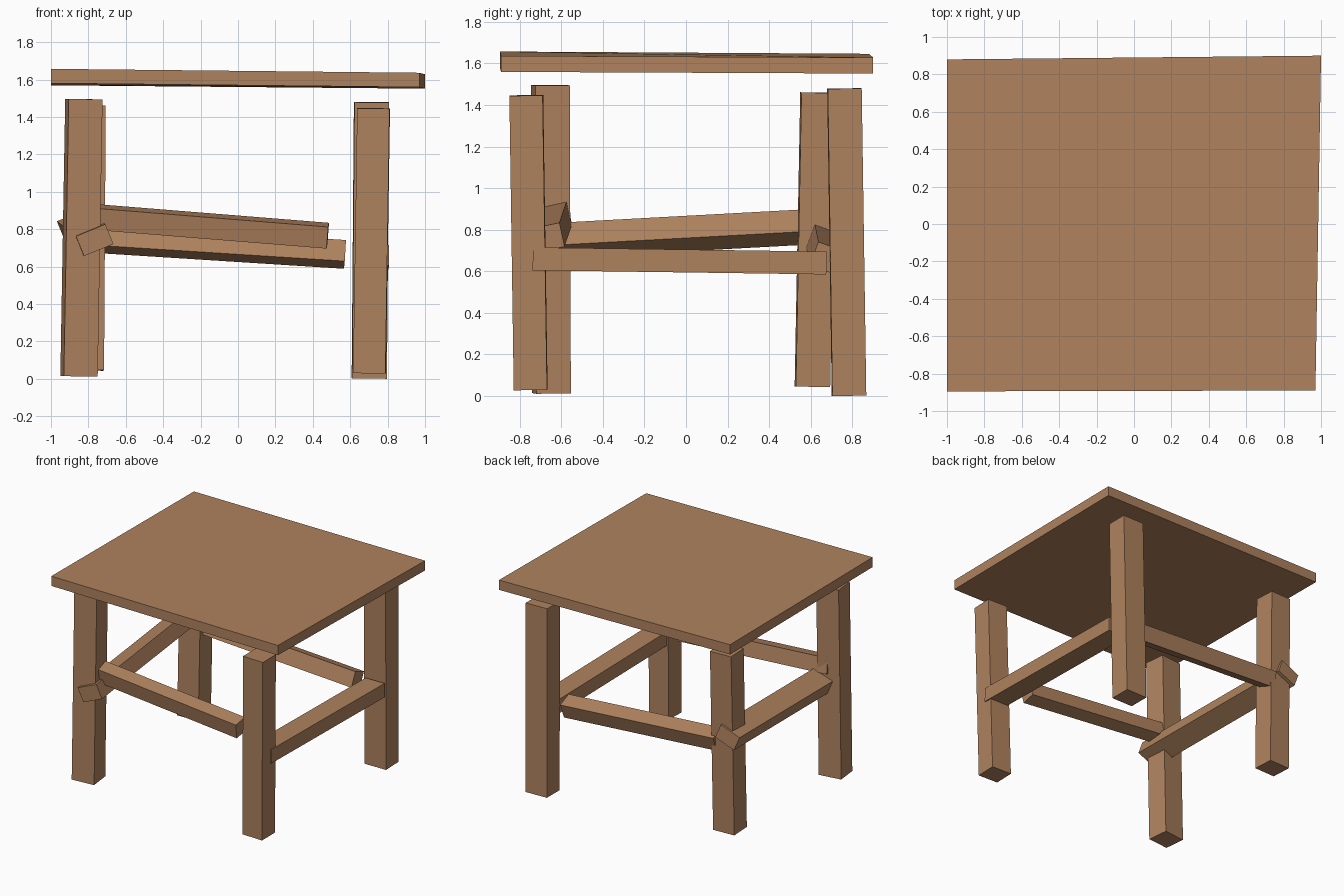
import bpy
from math import cos, sin, radians
from mathutils import Vector

if "Cube" in bpy.data.objects:
    bpy.data.objects.remove(bpy.data.objects["Cube"])

wood = bpy.data.materials.new("warm brown wood")
wood.diffuse_color = (0.43, 0.225, 0.113, 1)
wood.use_nodes = True
wood.node_tree.nodes["Principled BSDF"].inputs["Base Color"].default_value = wood.diffuse_color


def hexahedron(name, bottom, top):
    """Solid between two matching four-point loops."""
    mesh = bpy.data.meshes.new(name)
    faces = [(3, 2, 1, 0), (4, 5, 6, 7)]
    faces += [(i, (i + 1) % 4, (i + 1) % 4 + 4, i + 4) for i in range(4)]
    mesh.from_pydata(bottom + top, [], faces)
    mesh.materials.append(wood)
    obj = bpy.data.objects.new(name, mesh)
    bpy.context.collection.objects.link(obj)


def beam(name, start, end, side, width, depth):
    """Square-ended beam; 'side' is the direction its width runs along."""
    a, b, u = Vector(start), Vector(end), Vector(side)
    d = (b - a).normalized()
    u = (u - d * u.dot(d)).normalized()
    v = d.cross(u)
    ring = [u * (sx * width / 2) + v * (sy * depth / 2)
            for sx, sy in ((-1, -1), (1, -1), (1, 1), (-1, 1))]
    hexahedron(name, [a + r for r in ring], [b + r for r in ring])


# Slightly crooked table top, floating just above the legs
corners = [Vector(c) for c in ((-1, -.895, 1.657), (.97, -.89, 1.636),
                               (1, .9, 1.628), (-1, .88, 1.646))]
hexahedron("table_top", [c - Vector((0, 0, .077)) for c in corners], corners)

# Legs: foot centre, head centre, turn in degrees, width, depth
legs = {
    "front_left_leg": ((-.850, -.647, .013), (-.824, -.652, 1.495), 6.5, .182, .167),
    "front_right_leg": ((.703, -.747, .03), (.725, -.768, 1.446), -1, .173, .16),
    "back_right_leg": ((.702, .784, .002), (.714, .762, 1.479), 1, .186, .163),
    "back_left_leg": ((-.809, .608, .045), (-.80, .635, 1.459), 2, .18, .165),
}
for name, (foot, head, turn, w, h) in legs.items():
    t = radians(turn)
    beam(name, foot, head, (cos(t), sin(t), 0), w, h)

# Stretchers running front to back: ends, roll in degrees, width, height
for name, a, b, roll, w, h in (
        ("left_stretcher", (-.766, -.75, .741), (-.868, .725, .821), 22, .17, .115),
        ("right_stretcher", (.725, -.737, .66), (.722, .675, .64), 0, .165, .11)):
    r = radians(roll)
    beam(name, a, b, (cos(r), 0, sin(r)), w, h)

# Stretchers running left to right
for name, a, b, roll, w, h in (
        ("front_stretcher", (-.84, -.614, .871), (.48, -.65, .765), 12, .11, .118),
        ("back_stretcher", (-.75, .655, .749), (.572, .672, .665), -20, .12, .12)):
    r = radians(roll)
    beam(name, a, b, (0, cos(r), sin(r)), w, h)
